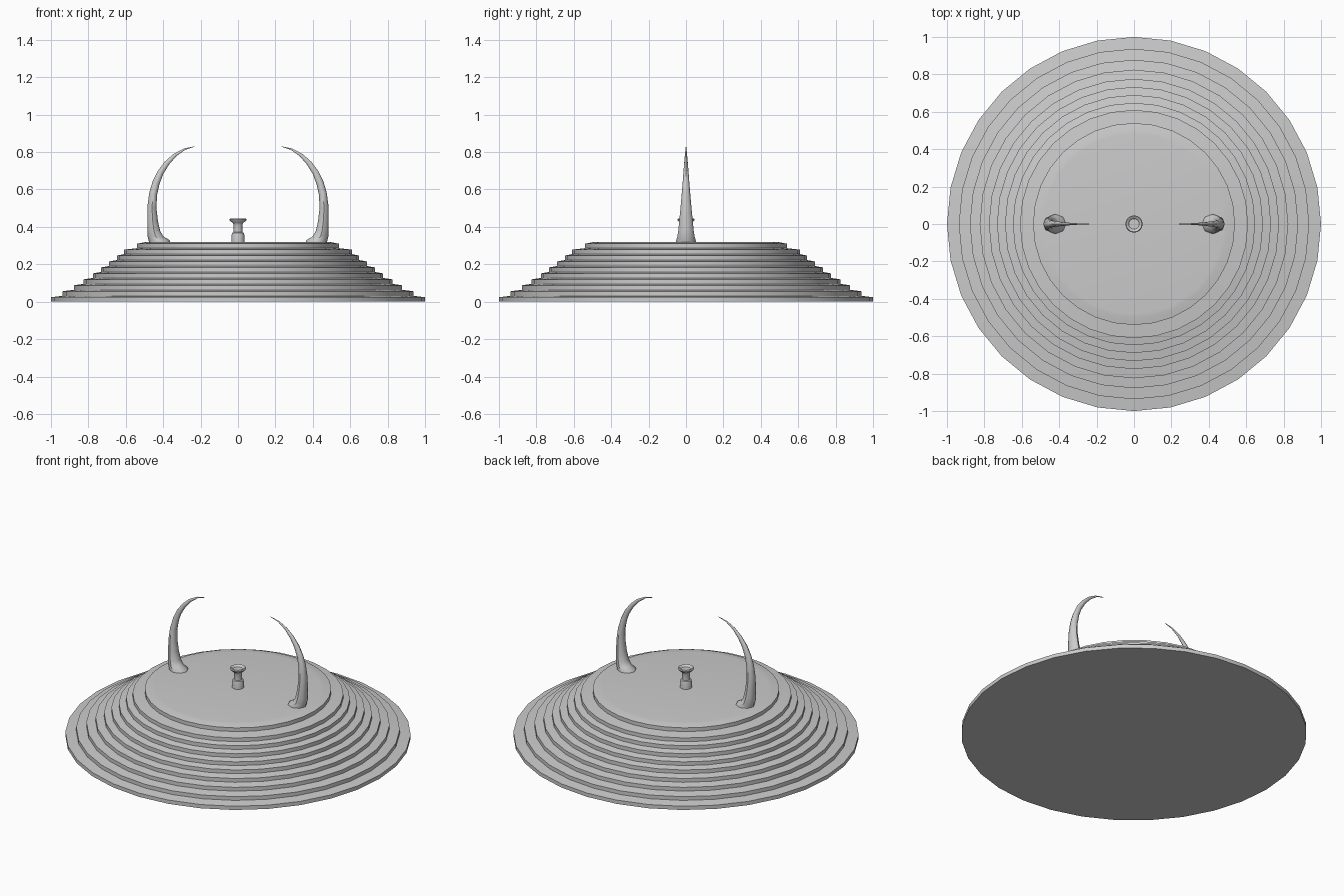
import bpy, bmesh
from math import sin, cos, pi, radians
from mathutils import Vector

if "Cube" in bpy.data.objects:
    bpy.data.objects.remove(bpy.data.objects["Cube"])


def skin(name, rings, angle=35):
    """Join equal-length rings of points into one closed, smooth-shaded skin."""
    bm = bmesh.new()
    loops = [[bm.verts.new(p) for p in ring] for ring in rings]
    n = len(loops[0])
    for a, b in zip(loops, loops[1:]):
        for i in range(n):
            j = (i + 1) % n
            bm.faces.new((a[i], a[j], b[j], b[i]))
    bm.faces.new(loops[0])
    bm.faces.new(loops[-1])
    bmesh.ops.recalc_face_normals(bm, faces=bm.faces)
    mesh = bpy.data.meshes.new(name)
    bm.to_mesh(mesh)
    bm.free()
    ob = bpy.data.objects.new(name, mesh)
    bpy.context.collection.objects.link(ob)
    bpy.ops.object.select_all(action='DESELECT')
    ob.select_set(True)
    bpy.context.view_layer.objects.active = ob
    bpy.ops.object.shade_smooth_by_angle(angle=radians(angle))
    return ob


def lathe(name, profile, sides, angle=35):
    return skin(name, [[(r * cos(2 * pi * i / sides), r * sin(2 * pi * i / sides), z)
                        for i in range(sides)] for r, z in profile], angle)


# Stepped round base: ten tiers, each with a slightly sloping tread
radii = [1.0, 0.937, 0.878, 0.825, 0.776, 0.733, 0.69, 0.648, 0.61, 0.54]
profile = []
for i, r in enumerate(radii):
    z = 0.0318 * i
    inner = radii[i + 1] if i < 9 else 0.50
    profile += [(r, z), (r, z + 0.024), (inner, z + 0.0318)]
# drop the duplicated points where a tread meets the next riser
clean = [profile[0]]
for p in profile[1:]:
    if abs(p[0] - clean[-1][0]) + abs(p[1] - clean[-1][1]) > 1e-5:
        clean.append(p)
clean.append((0.48, 0.32))
lathe("stepped_base", clean, 32, 20)

# Small central knob with a flared, dished top
lathe("centre_knob", [(0.035, 0.31), (0.035, 0.352), (0.031, 0.368), (0.024, 0.372),
                      (0.023, 0.41), (0.028, 0.422), (0.043, 0.432), (0.046, 0.440),
                      (0.042, 0.446), (0.034, 0.443), (0.028, 0.435)], 20, 40)

# Curved horns: outer x, outer z, inner x, inner z, half width in y
sections = [
    (0.475, 0.312, 0.360, 0.312, 0.053),
    (0.478, 0.330, 0.366, 0.330, 0.052),
    (0.484, 0.350, 0.398, 0.348, 0.046),
    (0.484, 0.385, 0.416, 0.378, 0.041),
    (0.485, 0.440, 0.428, 0.430, 0.036),
    (0.484, 0.510, 0.436, 0.500, 0.029),
    (0.475, 0.580, 0.433, 0.570, 0.023),
    (0.457, 0.642, 0.420, 0.628, 0.018),
    (0.430, 0.698, 0.400, 0.682, 0.014),
    (0.392, 0.748, 0.369, 0.733, 0.010),
    (0.345, 0.790, 0.331, 0.777, 0.006),
    (0.290, 0.819, 0.284, 0.811, 0.003),
    (0.230, 0.831, 0.230, 0.829, 0.001),
]


def horn(name, side):
    rings = []
    for xo, zo, xi, zi, w in sections:
        a, b = Vector((side * xo, 0, zo)), Vector((side * xi, 0, zi))
        mid, half = (a + b) / 2, (a - b) / 2
        rings.append([mid + half * cos(pi * k / 4) + Vector((0, w * sin(pi * k / 4), 0))
                      for k in range(8)])
    return skin(name, rings, 50)


horn("right_horn", 1)
horn("left_horn", -1)
